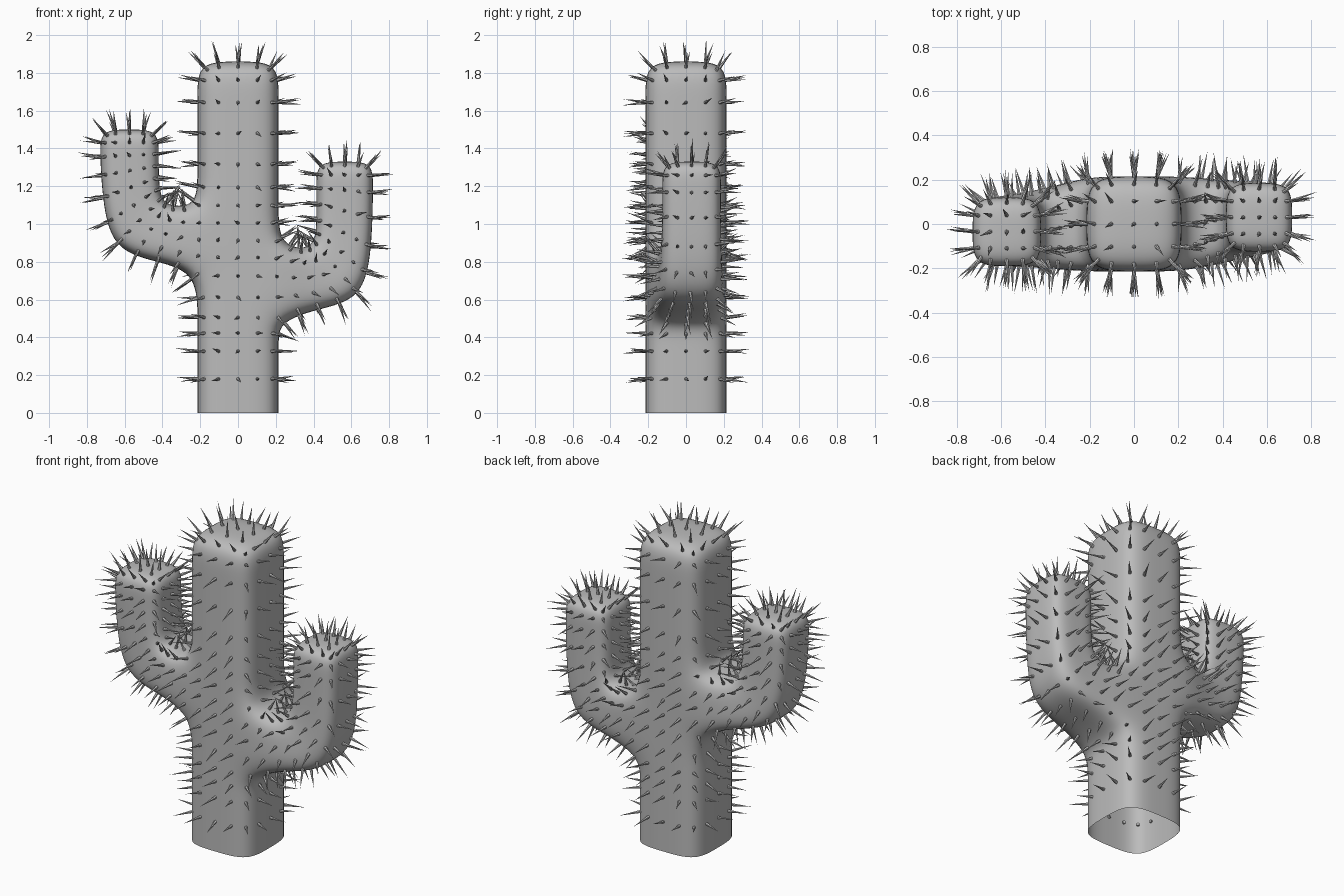
import bpy, bmesh, random
from mathutils import Vector

random.seed(4)
if "Cube" in bpy.data.objects:
    bpy.data.objects.remove(bpy.data.objects["Cube"])


def material(name, value):
    mat = bpy.data.materials.new(name)
    mat.use_nodes = True
    colour = (value, value, value, 1)
    mat.diffuse_color = colour
    mat.node_tree.nodes["Principled BSDF"].inputs["Base Color"].default_value = colour
    return mat


def add_object(name, bm, mat):
    mesh = bpy.data.meshes.new(name)
    bm.to_mesh(mesh)
    bm.free()
    mesh.materials.append(mat)
    obj = bpy.data.objects.new(name, mesh)
    bpy.context.collection.objects.link(obj)
    return obj


grey = material("cactus grey", 0.5)
bm = bmesh.new()
HALF = 0.215


# A column is one outline point carried through the depth: front, middle, back
def column(x, z, half, centre=0):
    return [bm.verts.new((x, centre + s * half, z)) for s in (-1, 0, 1)]


def section(lower, upper, half, centre):
    mid = [(a + b) / 2 for a, b in zip(lower, upper)]
    return [column(*p, half, centre) for p in (lower, mid, upper)]


def wall(a, b):
    for i in (0, 1):
        bm.faces.new((a[i], b[i], b[i + 1], a[i + 1]))


def bridge(r, s):
    """Front and back faces between two sections."""
    for i in (0, 1):
        for k in (0, 2):
            bm.faces.new((r[i][k], r[i + 1][k], s[i + 1][k], s[i][k]))


# Trunk cage, open underneath
heights = (0, 0.37, 0.48, 0.74, 0.91, 1.1, 1.28, 1.68, 1.86)
rows = [[column(x, z, HALF) for x in (-HALF, 0, HALF)] for z in heights]
for r, s in zip(rows, rows[1:]):
    bridge(r, s)
for i in (0, 1):
    wall(rows[-1][i], rows[-1][i + 1])


# Arm cage, grown from one side of the trunk and capped at its tip
def arm(side, first, outline):
    col = 0 if side < 0 else 2
    for i in range(len(rows) - 1):
        if i not in (first, first + 1):
            wall(rows[i][col], rows[i + 1][col])
    last = [rows[first + i][col] for i in range(3)]
    for lower, upper, half, centre in outline:
        new = section(lower, upper, half, centre)
        bridge(last, new)
        for i in (0, 2):
            wall(last[i], new[i])
        last = new
    for i in (0, 1):
        wall(last[i], last[i + 1])


arm(-1, 3, [
    ((-0.42, 0.80), (-0.35, 1.09), 0.18, -0.02),
    ((-0.67, 0.86), (-0.41, 1.13), 0.16, -0.03),
    ((-0.72, 1.15), (-0.42, 1.25), 0.155, -0.035),
    ((-0.73, 1.37), (-0.42, 1.37), 0.155, -0.035),
    ((-0.73, 1.50), (-0.42, 1.50), 0.155, -0.035)])
arm(1, 2, [
    ((0.42, 0.55), (0.33, 0.86), 0.19, 0.01),
    ((0.66, 0.60), (0.41, 0.90), 0.165, 0.025),
    ((0.71, 0.87), (0.415, 1.02), 0.155, 0.03),
    ((0.715, 1.20), (0.415, 1.20), 0.155, 0.03),
    ((0.715, 1.33), (0.415, 1.33), 0.155, 0.03)])
bmesh.ops.recalc_face_normals(bm, faces=bm.faces)
for f in bm.faces:
    f.smooth = True
# Make sure the top faces point upwards
if max(bm.faces, key=lambda f: f.calc_center_median().z).normal.z < 0:
    bmesh.ops.reverse_faces(bm, faces=bm.faces)
body = add_object("cactus_body", bm, grey)
sub = body.modifiers.new("Rounding", "SUBSURF")

# Spine roots come from a coarser level of the same rounded surface
sub.levels = 1
bpy.context.view_layer.update()
coarse = body.evaluated_get(bpy.context.evaluated_depsgraph_get()).data
roots = [(v.co.copy(), v.normal.copy()) for v in coarse.vertices if v.co.z > 0.05]
sub.levels = sub.render_levels = 3

# Spines
bm = bmesh.new()
for root, normal in roots:
    jitter = Vector([random.uniform(-0.2, 0.2) for _ in range(3)])
    aim = (normal + jitter).normalized()
    length = random.uniform(0.10, 0.14)
    matrix = aim.to_track_quat("Z", "Y").to_matrix().to_4x4()
    matrix.translation = root + aim * (length / 2 - 0.01)
    bmesh.ops.create_cone(bm, cap_ends=True, segments=6, radius1=0.01,
                          radius2=0, depth=length, matrix=matrix)
add_object("spines", bm, grey)
